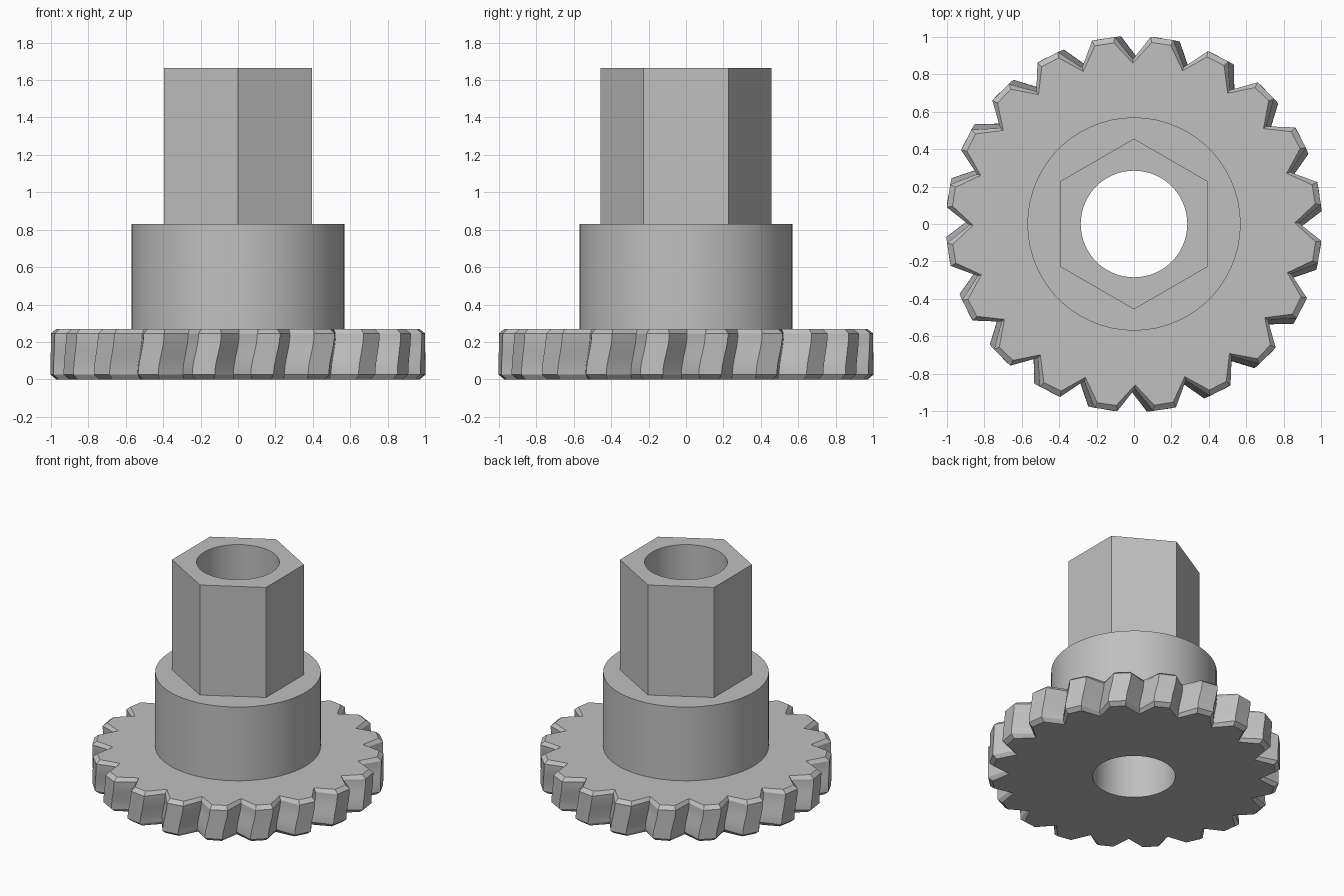
import bpy
import bmesh
from math import cos, sin, radians

if "Cube" in bpy.data.objects:
    bpy.data.objects.remove(bpy.data.objects["Cube"], do_unlink=True)

TEETH = 20
SEGS = TEETH * 3          # every ring has the same point count
BORE, HUB, FLAT = 0.285, 0.57, 0.395
GEAR_TOP, HUB_TOP, TOP = 0.27, 0.83, 1.665

grey = bpy.data.materials.new("plain grey")
grey.use_nodes = True
colour = (0.53, 0.53, 0.53, 1)
grey.diffuse_color = colour
grey.node_tree.nodes["Principled BSDF"].inputs["Base Color"].default_value = colour


def polar(r, degrees, z):
    a = radians(degrees)
    return (r * cos(a), r * sin(a), z)


def circle(r, z):
    return [polar(r, k * 360 / SEGS, z) for k in range(SEGS)]


def hexagon(z):
    # Flats face left and right, corners face front and back
    angles = [k * 360 / SEGS for k in range(SEGS)]
    return [polar(FLAT / cos(radians((a + 30) % 60 - 30)), a, z) for a in angles]


def toothed(z, twist, root, tip, half_width):
    pitch = 360 / TEETH
    ring = []
    for t in range(TEETH):
        start = t * pitch + twist
        middle = start + pitch / 2
        ring += [polar(root, start, z),
                 polar(tip, middle - half_width, z),
                 polar(tip, middle + half_width, z)]
    return ring


def loft(name, rings):
    bm = bmesh.new()
    loops = [[bm.verts.new(p) for p in ring] for ring in rings]
    for a, b in zip(loops, loops[1:]):
        for j in range(SEGS):
            k = (j + 1) % SEGS
            bm.faces.new((a[j], a[k], b[k], b[j]))
    mesh = bpy.data.meshes.new(name)
    bm.to_mesh(mesh)
    bm.free()
    mesh.materials.append(grey)
    obj = bpy.data.objects.new(name, mesh)
    bpy.context.collection.objects.link(obj)
    bpy.ops.object.select_all(action="DESELECT")
    obj.select_set(True)
    bpy.context.view_layer.objects.active = obj
    bpy.ops.object.shade_smooth_by_angle(angle=radians(25))
    return obj


# Gear wheel: chamfered teeth with a gentle S-shaped twist
rings = [circle(BORE, 0), toothed(0, -1.6, 0.86, 0.975, 3.0)]
low, high, steps = 0.025, GEAR_TOP - 0.025, 8
for i in range(steps + 1):
    t = i / steps
    ease = t * t * (3 - 2 * t)
    rings.append(toothed(low + (high - low) * t, -1.6 + 2 * ease, 0.88, 1.005, 3.5))
rings += [toothed(GEAR_TOP, 0.4, 0.86, 0.975, 3.0), circle(HUB, GEAR_TOP)]
loft("gear_wheel", rings)

# Round hub
loft("round_hub", [circle(HUB, GEAR_TOP), circle(HUB, HUB_TOP), hexagon(HUB_TOP)])

# Hexagonal shaft with the through bore
loft("hex_shaft", [hexagon(HUB_TOP), hexagon(TOP), circle(BORE, TOP), circle(BORE, 0)])
